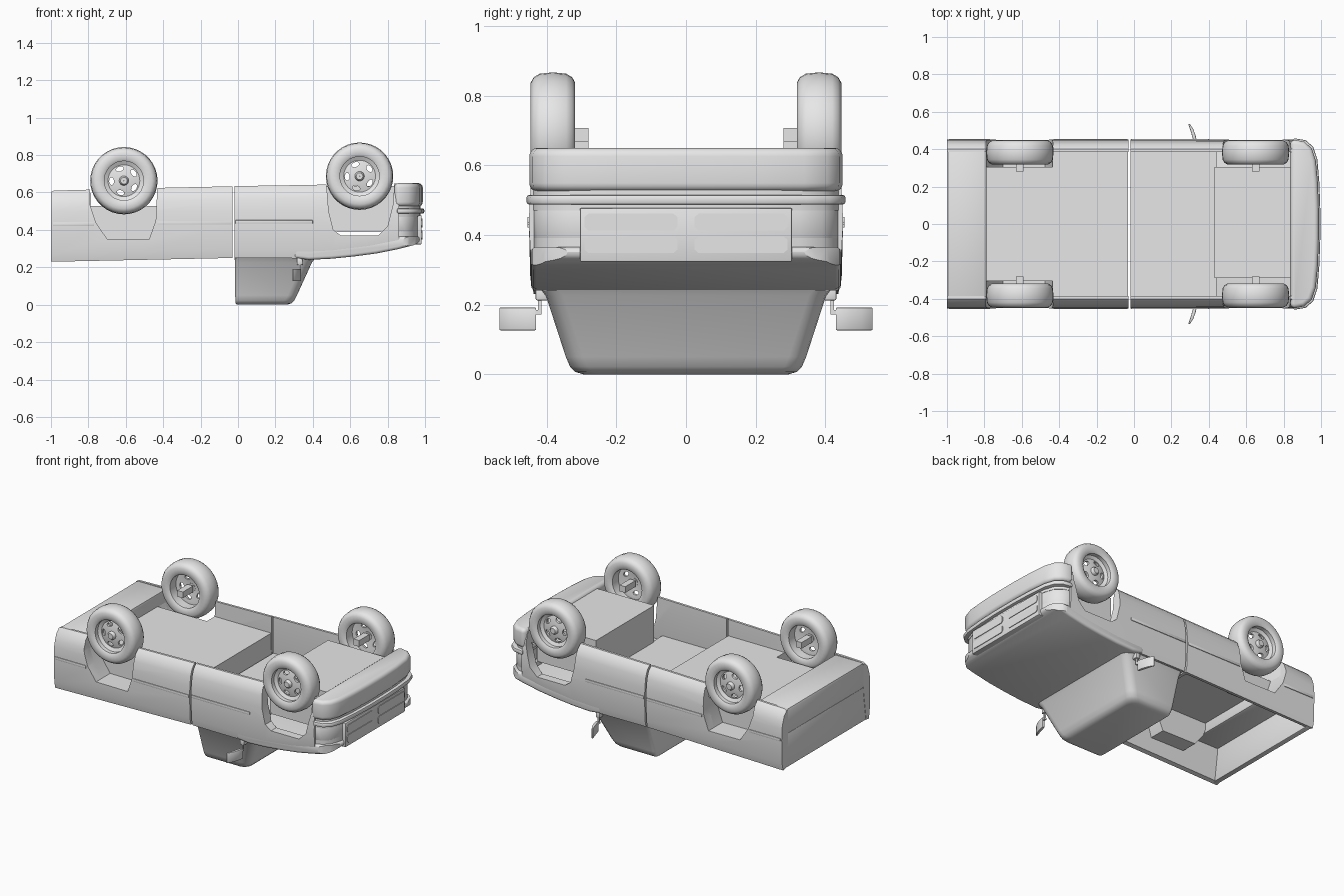
import bpy, bmesh, math
from mathutils import Vector

if "Cube" in bpy.data.objects:
    bpy.data.objects.remove(bpy.data.objects["Cube"])

grey = bpy.data.materials.new("plain_grey")
grey.diffuse_color = (0.8, 0.8, 0.8, 1)
grey.use_nodes = True
grey.node_tree.nodes["Principled BSDF"].inputs["Base Color"].default_value = grey.diffuse_color


def activate(ob):
    bpy.ops.object.select_all(action='DESELECT')
    ob.select_set(True)
    bpy.context.view_layer.objects.active = ob


def apply_mod(ob, mod):
    activate(ob)
    bpy.ops.object.modifier_apply(modifier=mod.name)


def finish(ob, angle=35):
    activate(ob)
    bpy.ops.object.shade_smooth_by_angle(angle=math.radians(angle))


def loft(name, rings, closed=False, bevel=0, seg=2):
    """Skin equal-length rings; closed joins last ring to first."""
    bm = bmesh.new()
    vs = [[bm.verts.new(p) for p in r] for r in rings]
    n, k = len(rings[0]), len(rings)
    for i in range(k if closed else k - 1):
        a, b = vs[i], vs[(i + 1) % k]
        for j in range(n):
            bm.faces.new((a[j], a[(j + 1) % n], b[(j + 1) % n], b[j]))
    if not closed:
        bm.faces.new(vs[0])
        bm.faces.new(vs[-1])
    bmesh.ops.recalc_face_normals(bm, faces=bm.faces)
    me = bpy.data.meshes.new(name)
    bm.to_mesh(me)
    bm.free()
    me.materials.append(grey)
    ob = bpy.data.objects.new(name, me)
    bpy.context.collection.objects.link(ob)
    if bevel:
        m = ob.modifiers.new("Bevel", 'BEVEL')
        m.width, m.segments = bevel, seg
        m.limit_method, m.angle_limit = 'ANGLE', math.radians(40)
        apply_mod(ob, m)
    finish(ob)
    return ob


def prism(name, prof, y0, y1, **kw):
    return loft(name, [[(x, y, z) for x, z in prof] for y in (y0, y1)], **kw)


def slab(name, outline, z0, z1, **kw):
    return loft(name, [[(x, y, z) for x, y in outline] for z in (z0, z1)], **kw)


def box(name, x0, x1, y0, y1, z0, z1, **kw):
    return prism(name, [(x0, z0), (x1, z0), (x1, z1), (x0, z1)], y0, y1, **kw)


def boolean(ob, cutter, op='DIFFERENCE'):
    m = ob.modifiers.new("Cut", 'BOOLEAN')
    m.operation, m.object, m.solver = op, cutter, 'EXACT'
    apply_mod(ob, m)
    finish(ob)


def lathe(name, prof, c, n=36):
    rings = []
    for i in range(n):
        a = 2 * math.pi * i / n
        rings.append([(c[0] + r * math.cos(a), c[1] + y, c[2] + r * math.sin(a)) for r, y in prof])
    return loft(name, rings, closed=True)


def nose(x0, d=0.0):
    half = [(x0, .447 + d), (.86, .45 + d), (.91, .44 + d), (.95, .405 + d),
            (.972, .34 + d), (.983, .22), (.988, .08)]
    half = [(x + (d if x > .87 else 0), y) for x, y in half]
    return half + [(x, -y) for x, y in reversed(half)]


def side_panel(name, stations, s):
    rings = []
    for x, zb, zt in stations:
        sec = [(.437, zb), (.447, zb + .045), (.451, .43), (.449, .50), (.441, zt - .07),
               (.425, zt - .025), (.40, zt), (.385, zt), (.385, .42), (.41, zb + .006)]
        rings.append([(x, s * y, z) for y, z in sec])
    return loft(name, rings)


# wheel arch cutters
rear_arch = [(-.79, .75), (-.79, .53), (-.76, .44), (-.70, .352), (-.475, .35), (-.44, .45), (-.425, .75)]
front_arch = [(.465, .75), (.485, .50), (.51, .40), (.55, .37), (.75, .37), (.80, .42), (.832, .55), (.835, .75)]
rear_cuts, front_cuts = {}, {}
for s in (-1, 1):
    rear_cuts[s] = prism("rear_arch_cutter", rear_arch, s * .305, s * .6)
    front_cuts[s] = prism("front_arch_cutter", front_arch, s * .305, s * .6)

# load bed: floor, end walls and underside rear skirt
floor = box("bed_floor", -.99, -.032, -.42, .42, .505, .527)
box("bed_front_wall", -.055, -.032, -.42, .42, .256, .527)
box("tailgate", -.998, -.962, -.436, .436, .232, .45, bevel=.006)
box("rear_skirt", -.998, -.788, -.405, .405, .44, .608, bevel=.015)

for s in (-1, 1):
    # body sides
    bed = side_panel("bed_side", [(-1, .230, .602), (-.985, .230, .61), (-.5, .240, .623), (-.03, .250, .633)], s)
    cab = side_panel("cab_side", [(-.02, .250, .634), (.36, .248, .64), (.5, .254, .643),
                                  (.7, .278, .646), (.86, .31, .647)], s)
    boolean(bed, rear_cuts[s])
    boolean(cab, front_cuts[s])
    boolean(floor, rear_cuts[s])
    # inner wheel housing in the bed
    hump = prism("wheel_housing", [(-.81, .527), (-.775, .42), (-.71, .338), (-.465, .336),
                                   (-.42, .44), (-.405, .527)], s * .29, s * .44)
    boolean(hump, rear_cuts[s])
    # side trim strips
    for x0, x1, z in ((-.99, -.77, .43), (-.43, -.035, .437), (-.015, .40, .443)):
        box("side_trim", x0, x1, s * .448, s * .455, z - .009, z + .009, bevel=.002)

# cab floor, engine bay, firewall
box("cab_floor", -.02, .44, -.39, .39, .385, .40)
box("cab_back_wall", -.02, -.005, -.40, .40, .24, .40)
box("engine_bay", .43, .85, -.29, .305, .39, .636)

# hood with rounded front corners
hood = prism("hood", [(.30, .25), (.38, .240), (.50, .246), (.62, .258), (.74, .274), (.86, .298),
                      (.94, .318), (.972, .335), (.972, .366), (.30, .366)], -.445, .445, bevel=.02, seg=3)
trim = slab("hood_trim_cutter", nose(.2), .1, .8)
boolean(hood, trim, 'INTERSECT')
box("cowl", -.015, .42, -.43, .43, .25, .27)

# front end: bumper, lip, headlights, grille
slab("bumper", nose(.835), .525, .65, bevel=.045, seg=4)
slab("bumper_core", nose(.86, -.012), .47, .53)
slab("bumper_lip", nose(.85, .008), .487, .515, bevel=.008)
slab("headlight_band", nose(.865, -.014), .39, .478, bevel=.012)
slab("lower_nose", nose(.84, -.014), .35, .395)
box("grille", .90, .982, -.305, .305, .322, .478, bevel=.006)
for s in (-1, 1):
    for z in (.372, .437):
        loft("grille_insert", [[(x, s * .158 + a * .133, z + b * .024)
                                for a, b in ((-1, -.6), (-.92, -1), (.92, -1), (1, -.6),
                                             (1, .6), (.92, 1), (-.92, 1), (-1, .6))]
                               for x in (.978, .986)])


# cab: tapered rounded shell
def cab_ring(x0, x1, w, r, z):
    pts = []
    for cx, cy, a0 in ((x1 - r, w - r, 0), (x0 + .02, w - .02, 90),
                       (x0 + .02, -w + .02, 180), (x1 - r, -w + r, 270)):
        q = r if cx == x1 - r else .02
        for i in range(5):
            a = math.radians(a0 + i * 22.5)
            pts.append((cx + q * math.cos(a), cy + q * math.sin(a), z))
    return pts


loft("cab", [cab_ring(-.015, .425, .432, .05, .265), cab_ring(-.015, .395, .402, .05, .225),
             cab_ring(-.015, .315, .345, .05, .05), cab_ring(-.014, .30, .333, .05, .022),
             cab_ring(-.012, .285, .318, .05, .007), cab_ring(-.005, .262, .295, .05, 0)])

# door mirrors
for s in (-1, 1):
    box("mirror_mount", .315, .345, s * .395, s * .432, .212, .248, bevel=.005)
    box("mirror_arm", .325, .335, s * .415, s * .425, .18, .22)
    box("mirror_link", .322, .335, s * .415, s * .445, .172, .184)
    plan = [(.338, .43), (.330, .47), (.318, .505), (.298, .537),
            (.290, .535), (.302, .50), (.312, .465), (.322, .43)]
    slab("mirror", [(x, s * y) for x, y in plan], .126, .192, bevel=.006)

# wheels
for cx, cz in ((.65, .687), (-.61, .663)):
    for s in (-1, 1):
        c = Vector((cx, s * .382, cz))
        lathe("tyre", [(.105, .055), (.118, .063), (.15, .064), (.166, .055), (.176, .038), (.18, 0),
                       (.176, -.038), (.166, -.055), (.15, -.064), (.118, -.063), (.105, -.055)], c)
        disc = lathe("wheel_disc", [(.002, s * .03), (.04, s * .03), (.085, s * .018), (.107, s * .03),
                                    (.107, s * .005), (.085, s * .005), (.04, s * .015), (.002, s * .015)], c)
        for i in range(5):
            a = math.radians(90 + 72 * i + 20)
            u = Vector((math.cos(a), 0, math.sin(a)))
            v = Vector((-u.z, 0, u.x))
            hole = [c + u * (.066 + .013 * math.cos(t)) + v * .021 * math.sin(t)
                    for t in [k * math.pi / 6 for k in range(12)]]
            cut = loft("hole_cutter", [[p + Vector((0, d, 0)) for p in hole] for d in (-.06, .06)])
            boolean(disc, cut)
            bpy.data.objects.remove(cut)
        lathe("hub", [(.001, s * .05), (.018, s * .05), (.025, s * .04), (.027, s * .012), (.001, s * .012)], c, 16)
        box("stub_axle", cx - .02, cx + .02, s * .28, s * .385, cz - .02, cz + .02)

for cut in [trim, *rear_cuts.values(), *front_cuts.values()]:
    bpy.data.objects.remove(cut)
